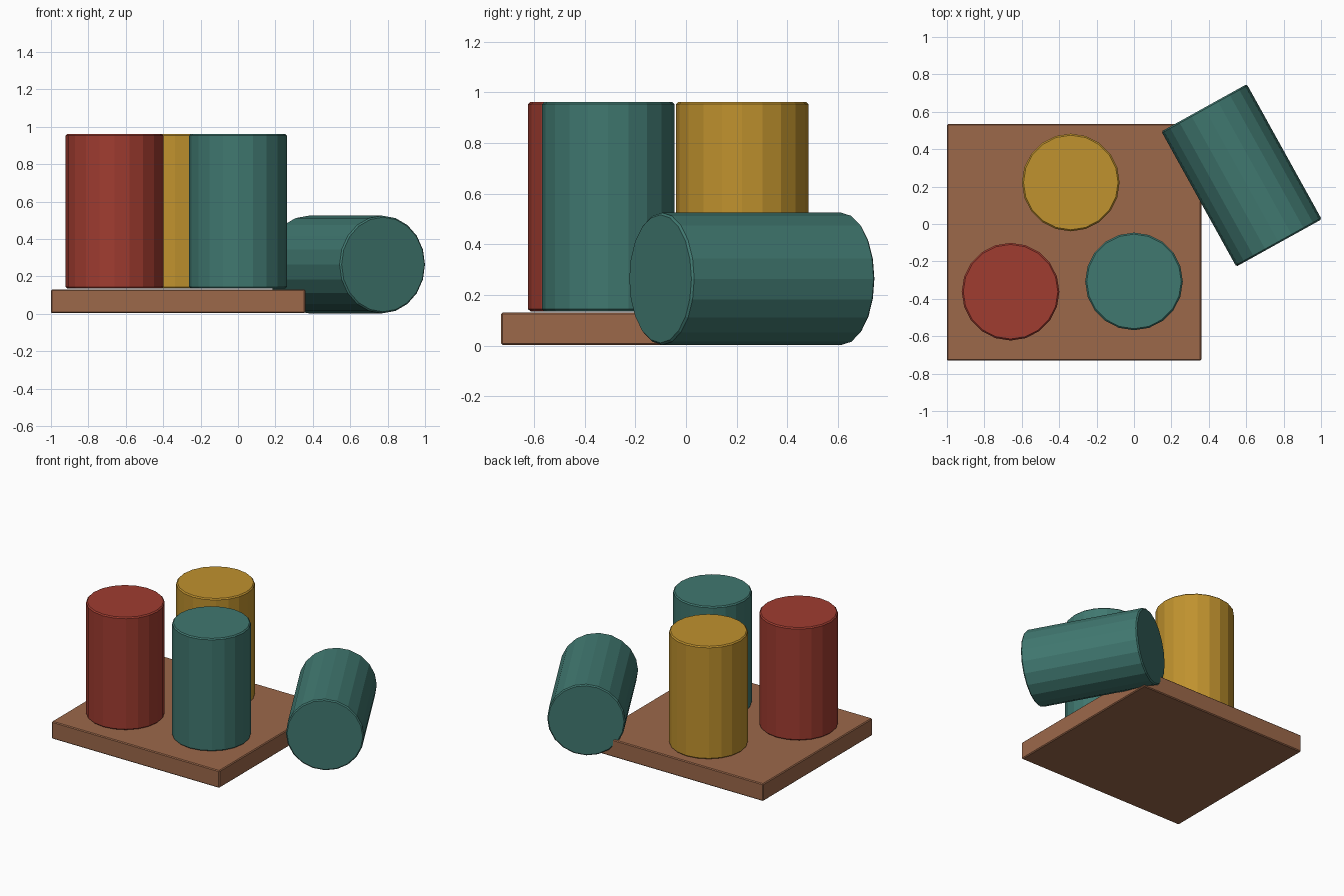
import bpy
from math import radians

if "Cube" in bpy.data.objects:
    bpy.data.objects.remove(bpy.data.objects["Cube"], do_unlink=True)


def material(name, rgb):
    linear = [((c / 255 + 0.055) / 1.055) ** 2.4 for c in rgb]
    m = bpy.data.materials.new(name)
    m.use_nodes = True
    m.diffuse_color = (*linear, 1)
    m.node_tree.nodes["Principled BSDF"].inputs["Base Color"].default_value = (*linear, 1)
    return m


teal = material("teal", (64, 120, 112))
red = material("brick red", (160, 60, 48))
ochre = material("ochre", (192, 146, 46))
brown = material("wood brown", (156, 104, 74))


def finish(name, mat, bevel):
    ob = bpy.context.object
    ob.name = name
    ob.data.materials.append(mat)
    mod = ob.modifiers.new("soft edges", "BEVEL")
    mod.width = bevel
    mod.segments = 1
    mod.limit_method = "ANGLE"
    mod.angle_limit = radians(40)
    return ob


RADIUS, HEIGHT, SIDES = 0.261, 0.826, 20


def cylinder(name, mat, location, rotation):
    bpy.ops.mesh.primitive_cylinder_add(vertices=SIDES, radius=RADIUS, depth=HEIGHT,
                                        location=location, rotation=rotation)
    return finish(name, mat, 0.008)


# Base board
bpy.ops.mesh.primitive_cube_add(size=1, location=(-0.32, -0.098, 0.067))
board = bpy.context.object
board.scale = (1.36, 1.266, 0.127)
bpy.ops.object.transform_apply(location=False, rotation=False, scale=True)
finish("base_board", brown, 0.006)

# Standing cylinders
for name, mat, x, y in (("red_cylinder", red, -0.66, -0.362),
                        ("teal_cylinder", teal, 0.0, -0.307),
                        ("ochre_cylinder", ochre, -0.338, 0.222)):
    cylinder(name, mat, (x, y, 0.549), (0, 0, 0))

# Fallen cylinder lying beside the board
cylinder("fallen_cylinder", teal, (0.575, 0.26, 0.264), (radians(90), 0, radians(29)))
